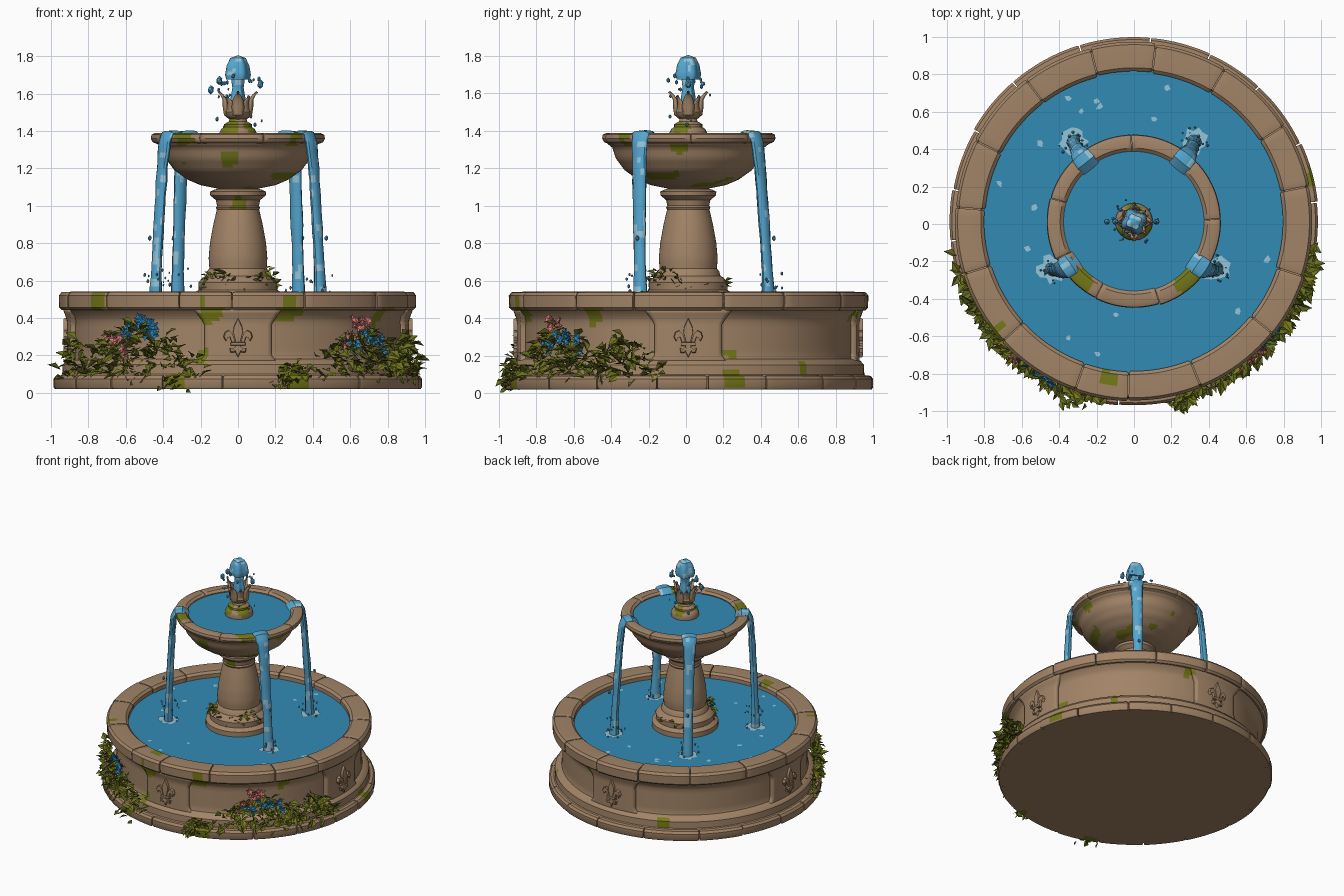
import bpy, bmesh, math, random
from math import sin, cos, pi, radians
from mathutils import Vector, noise

random.seed(4)
if "Cube" in bpy.data.objects:
    bpy.data.objects.remove(bpy.data.objects["Cube"])


def material(name, *rgb):
    m = bpy.data.materials.new(name)
    m.use_nodes = True
    m.diffuse_color = (*rgb, 1)
    m.node_tree.nodes["Principled BSDF"].inputs["Base Color"].default_value = (*rgb, 1)
    return m


STONE = material("tan stone", .36, .23, .135)
MOSS = material("moss green", .18, .19, .01)
LEAF = material("leaf green", .14, .16, .014)
POOL = material("pool blue", .032, .26, .46)
FALL = material("falling water", .09, .38, .62)
FOAM = material("pale foam", .30, .56, .70)
PINK = material("pink petals", .72, .2, .2)
BLUE = material("blue petals", .03, .26, .56)


def polar(deg, r, z):
    return Vector((r * cos(radians(deg)), r * sin(radians(deg)), z))


# Moss patches on the stone: angle, radius, height, size
SPOTS = [(polar(a, r, z), s) for a, r, z, s in [
    (-143, .95, .49, .07), (-99, .93, .43, .07), (-73, .93, .43, .07), (-33, .93, .41, .08),
    (-103, .91, .2, .05), (14, .91, .22, .04), (14, .97, .08, .05), (-110, .98, .06, .06),
    (-100, .85, .54, .05), (-48, .42, 1.38, .065), (-132, .42, 1.38, .065), (-72, .97, .07, .07),
    (75, .91, .42, .04), (40, .92, .14, .04), (115, .92, .14, .04), (-90, .12, 1.01, .04),
    (-130, .08, 1.42, .05), (-30, .08, 1.42, .05), (90, .08, 1.42, .04)]]


def mossy(p):
    return any((p - c).length < s * (1 + .5 * noise.noise(p * 25)) for c, s in SPOTS)


def paint(p):
    return 1 if mossy(p) else 0


def finish(name, bm, mats, rule=None, angle=35, solid=0):
    if rule:
        for f in bm.faces:
            f.material_index = rule(f.calc_center_median())
    me = bpy.data.meshes.new(name)
    bm.to_mesh(me)
    bm.free()
    for m in mats:
        me.materials.append(m)
    me.shade_smooth()
    me.set_sharp_from_angle(angle=radians(angle))
    ob = bpy.data.objects.new(name, me)
    ob.location.y = .012
    bpy.context.collection.objects.link(ob)
    if solid:
        mod = ob.modifiers.new("thickness", 'SOLIDIFY')
        mod.thickness, mod.offset = solid, -1
    return ob


def skin(bm, rows, wrap=True, caps=False):
    """Join rows of points with quads."""
    vs = [[bm.verts.new(p) for p in row] for row in rows]
    n = len(vs[0])
    for a, b in zip(vs, vs[1:]):
        for j in range(n if wrap else n - 1):
            k = (j + 1) % n
            bm.faces.new((a[j], a[k], b[k], b[j]))
    if caps:
        bm.faces.new(vs[0][::-1])
        bm.faces.new(vs[-1])


def resample(pts, step):
    out = [pts[0]]
    for a, b in zip(pts, pts[1:]):
        n = max(1, round(math.dist(a, b) / step))
        out += [tuple(p + (q - p) * i / n for p, q in zip(a, b)) for i in range(1, n + 1)]
    return out


def lathe(name, profile, mats, segs=96, step=.03, rule=None, lobes=0, angle=35):
    bm = bmesh.new()
    skin(bm, [[polar(360 * j / segs, r * (1 + lobes * sin(8 * pi * j / segs)), z) for j in range(segs)]
              for r, z in resample(profile, step)])
    bmesh.ops.remove_doubles(bm, verts=bm.verts, dist=1e-5)
    return finish(name, bm, mats, rule, angle)


def block_ring(name, section, count, steps):
    """Ring of slightly uneven stones with rounded ends."""
    bm = bmesh.new()
    cuts = [360 * (i + random.uniform(-.18, .18)) / count + 8 for i in range(count)]
    cuts.append(cuts[0] + 360)
    cr, cz = (sum(v) / len(section) for v in zip(*section))
    for a, b in zip(cuts, cuts[1:]):
        shift = random.uniform(-.005, .005)
        a, b = a + .2, b - .2
        angles = [a] + [a + .6 + (b - a - 1.2) * i / steps for i in range(steps + 1)] + [b]
        rows = []
        for ang in angles:
            k = .93 if ang in (a, b) else 1
            rows.append([polar(ang, cr + (r - cr) * k + shift, cz + (z - cz) * k) for r, z in section])
        skin(bm, rows, caps=True)
    bmesh.ops.recalc_face_normals(bm, faces=bm.faces)
    return finish(name, bm, [STONE, MOSS], paint)


# Main basin
lathe("basin_wall", [(0, .02), (.95, .02), (.95, .09), (.94, .1), (.938, .15), (.92, .172), (.89, .182),
      (.885, .2), (.885, .38), (.895, .41), (.925, .44), (.935, .5), (.82, .5), (.805, .45), (.8, .3), (0, .3)],
      [STONE, MOSS], 128, rule=paint)
block_ring("base_stones", [(.92, .02), (.978, .02), (.985, .03), (.985, .075), (.972, .092), (.92, .095)], 18, 8)
block_ring("rim_stones", [(.80, .45), (.94, .442), (.955, .456), (.957, .52), (.942, .538), (.88, .541),
                          (.818, .538), (.80, .522)], 15, 10)
lathe("pool_water", [(.815, .492), (0, .492)], [POOL], 64, 1)

# Pilasters with lily ornaments on the four sides
LILY = [[(0, .105), (.022, .06), (.026, .03), (.012, -.025), (-.012, -.025), (-.026, .03), (-.022, .06)],
        [(.016, -.025), (.03, .02), (.05, .04), (.07, .03), (.078, .005), (.066, -.018), (.058, 0),
         (.045, .005), (.034, -.025)],
        [(-.04, -.027), (.04, -.027), (.04, -.043), (-.04, -.043)],
        [(.013, -.045), (.028, -.065), (.045, -.058), (.04, -.08), (.02, -.08)],
        [(-.012, -.045), (.012, -.045), (.018, -.07), (0, -.105), (-.018, -.07)]]
for side, label in zip((-90, 0, 90, 180), ("front", "left", "back", "right")):
    bm = bmesh.new()
    rows = []
    for i in range(15):
        t = i / 14
        half = 11.3 + 3.2 * max(0, t - .72) / .28 + 2 * max(0, .15 - t) / .15
        r = .915 + .02 * max(0, t - .8) / .2
        rows.append([polar(side + half * (j / 8 - 1), r, .16 + .285 * t) for j in range(17)])
    skin(bm, rows, wrap=False)
    finish(label + "_pilaster", bm, [STONE, MOSS], paint, solid=.05)

    bm = bmesh.new()
    shapes = LILY + [[(-x, z) for x, z in LILY[i]] for i in (1, 3)]
    out, across = polar(side, 1, 0), polar(side + 90, 1, 0)
    for shape in shapes:
        skin(bm, [[out * d + across * x * k + Vector((0, 0, .295 + z * k)) for x, z in shape]
                  for d, k in ((.905, 1), (.925, 1), (.932, .94))], caps=True)
    bmesh.ops.recalc_face_normals(bm, faces=bm.faces)
    finish(label + "_lily_ornament", bm, [STONE])

# Pedestal and upper bowl
lathe("pedestal", [(.24, .46), (.24, .53), (.21, .55), (.212, .59), (.19, .615), (.172, .625), (.165, .65),
      (.153, .665), (.157, .72), (.15, .80), (.132, .90), (.113, .98), (.118, .99), (.112, 1.0), (.118, 1.03),
      (.148, 1.055), (.15, 1.075), (.13, 1.085), (.11, 1.09), (.115, 1.12)], [STONE, MOSS], 48, rule=paint)


def bowl_moss(p):
    return 1 if noise.noise(p * 9 + Vector((3, 1, 5))) > .36 else paint(p)


lathe("upper_bowl", [(.1, 1.09), (.15, 1.1), (.2, 1.11), (.27, 1.14), (.34, 1.19), (.385, 1.25), (.405, 1.31),
      (.43, 1.33), (.44, 1.36), (.38, 1.37), (.365, 1.33), (0, 1.3)], [STONE, MOSS], 80, .02, bowl_moss)
block_ring("bowl_lip", [(.385, 1.34), (.42, 1.327), (.452, 1.34), (.462, 1.36), (.458, 1.38), (.44, 1.388),
                        (.39, 1.385), (.372, 1.37)], 9, 12)
lathe("bowl_water", [(.38, 1.362), (0, 1.362)], [POOL], 48, 1)

# Finial with curled petals
lathe("finial", [(.1, 1.34), (.1, 1.39), (.09, 1.41), (.075, 1.42), (.075, 1.435), (.05, 1.45), (.045, 1.465),
      (.065, 1.48), (.072, 1.5), (.06, 1.54), (0, 1.55)], [STONE, MOSS], 32, .015, paint)
bm = bmesh.new()
for i in range(8):
    k = 1 if i % 2 == 0 else .86
    rows = []
    for r, z, w in [(.045, 1.46, .015), (.075, 1.485, .034), (.082, 1.53, .04), (.082, 1.565, .032),
                    (.094, 1.59, .018), (.108, 1.605, .003)]:
        rows.append([polar(45 * i + math.degrees(w * s / r), r * k - .008 * s * s, 1.45 + (z - 1.45) * k)
                     for s in (-1, -.5, 0, .5, 1)])
    skin(bm, rows, wrap=False)
finish("finial_petals", bm, [STONE], solid=.014)


# Water jet
def glint(p):
    return 1 if noise.noise(p * 17) > .25 else 0


lathe("water_jet", [(.04, 1.5), (.036, 1.58), (.028, 1.63), (.034, 1.68), (.058, 1.675), (.064, 1.7),
      (.056, 1.75), (.038, 1.79), (0, 1.805)], [FALL, FOAM], 32, .02, glint, .14)


# Four falling streams, with foam and droplets where they land
def drop(bm, p, size):
    new = bmesh.ops.create_icosphere(bm, subdivisions=1, radius=size)["verts"]
    for v in new:
        v.co = Vector((v.co.x, v.co.y, v.co.z * 1.4)) + p


PATH = resample([(0, .365, 1.362, .052, .006), (0, .41, 1.392, .056, .012), (0, .455, 1.386, .054, .016),
                 (.1, .47, 1.34, .048, .022), (.3, .482, 1.2, .042, .024), (.6, .497, .9, .036, .026),
                 (.85, .507, .65, .033, .026), (1, .51, .485, .04, .034)], .05)
drops = bmesh.new()
foam = bmesh.new()
for top, low, reach, label in ((-34, -30, 1, "front_left"), (-146, -150, 1, "front_right"),
                               (51, 53, 1.055, "back_left"), (129, 127, 1.055, "back_right")):
    bm = bmesh.new()
    rows = []
    for i, (t, r, z, w, d) in enumerate(PATH):
        a, b = PATH[max(i - 1, 0)], PATH[min(i + 1, len(PATH) - 1)]
        along = Vector((b[1] - a[1], b[2] - a[2])).normalized()
        ang = top + (low - top) * t
        c = polar(ang, r * (1 + (reach - 1) * t), z)
        side, up = polar(ang + 90, 1, 0), polar(ang, -along.y, along.x)
        wob = 1 + .12 * noise.noise(c * 12)
        rows.append([c + side * w * wob * cos(2 * pi * j / 12) + up * d * wob * sin(2 * pi * j / 12)
                     for j in range(12)])
    skin(bm, rows, caps=True)
    bmesh.ops.recalc_face_normals(bm, faces=bm.faces)
    finish(label + "_stream", bm, [FALL, FOAM], glint)
    foot = polar(low, .51 * reach, .497)
    ring = [foot + polar(24 * j, random.uniform(.05, .085), 0) for j in range(15)]
    foam.faces.new([foam.verts.new(p) for p in ring])
    for j in range(14):
        h = random.random() ** 2 * .17
        drop(drops, foot + polar(random.uniform(0, 360), random.uniform(.04, .08), h), random.uniform(.004, .009))
    drop(drops, foot + polar(low, .035, .33), .011)
for i in range(22):
    drop(drops, polar(random.uniform(0, 360), random.uniform(.07, .13), random.uniform(1.41, 1.7)),
         random.uniform(.005, .011))
for x, z in ((-.145, 1.62), (.12, 1.65), (-.1, 1.67)):
    drop(drops, Vector((x, 0, z)), .018)
finish("droplets", drops, [FALL])

# Pale glints on the pool
for i in range(16):
    p = polar(random.uniform(0, 360), random.uniform(.5, .75), .496)
    foam.faces.new([foam.verts.new(p + polar(72 * j, random.uniform(.01, .025), 0)) for j in range(5)])
finish("foam_patches", foam, [FOAM])


# Foliage: folded pointed leaves gathered in mounds
def leaf(bm, p, way, length, mat):
    side = way.cross(Vector((random.uniform(-1, 1), random.uniform(-1, 1), 1))).normalized()
    up = side.cross(way) * length
    pts = [p, p + way * length * .5 + side * length * .3 + up * .12, p + way * length - up * .15,
           p + way * length * .5 - side * length * .3 + up * .12, p + way * length * .5]
    vs = [bm.verts.new((q.x, q.y, max(q.z, .002))) for q in pts]
    for a, b in ((0, 1), (1, 2), (2, 3), (3, 0)):
        bm.faces.new((vs[a], vs[b], vs[4])).material_index = mat


def mound(bm, middle, spread, base, peak, radius, count, size):
    for i in range(count):
        a = max(-1.6, min(1.6, random.gauss(0, .75)))
        z = base + random.random() ** .8 * peak * math.exp(-a * a * .5)
        p = polar(middle + a * spread, radius + random.uniform(-.01, .045) * (1.2 - z), z)
        way = polar(middle + a * spread + random.uniform(-75, 75), 1, random.uniform(-.7, .9))
        leaf(bm, p, way.normalized(), size * random.uniform(.7, 1.25), i % 3 // 2)


bm = bmesh.new()
for args in ((-124, 16, .07, .31, .92, 210, .075), (-155, 9, .06, .24, .93, 50, .07),
             (-45, 14, .07, .29, .92, 200, .075), (-21, 8, .07, .23, .93, 90, .075),
             (-73, 4, .03, .13, .95, 40, .065), (-110, 3, .02, .07, .97, 14, .06),
             (-130, 28, .56, .1, .165, 34, .05), (-40, 28, .56, .1, .165, 34, .05),
             (90, 40, .56, .04, .18, 14, .045)):
    mound(bm, *args)
finish("foliage", bm, [LEAF, MOSS], angle=20)

# Flower heads in the two large bushes
bm = bmesh.new()
for ang, z, mat, count in ((-121, .37, 1, 9), (-126, .32, 1, 6), (-117, .31, 1, 4), (-133, .28, 0, 8),
                           (-129, .22, 0, 4), (-48, .38, 0, 9), (-53, .29, 0, 3), (-44, .30, 1, 8),
                           (-38, .26, 1, 5), (-50, .25, 1, 5)):
    for i in range(count):
        c = polar(ang + random.uniform(-3.5, 3.5), random.uniform(.96, .985), z + random.uniform(-.035, .035))
        out = (polar(ang, 1, .3) + Vector([random.uniform(-.4, .4) for _ in "xyz"])).normalized()
        u = out.orthogonal().normalized()
        v = out.cross(u)
        mid = bm.verts.new(c - out * .012)
        ring = [bm.verts.new(c + (u * cos(pi * j / 5) + v * sin(pi * j / 5)) * (.032 if j % 2 else .017))
                for j in range(10)]
        for j in range(10):
            bm.faces.new((mid, ring[j], ring[(j + 1) % 10])).material_index = mat
finish("flowers", bm, [PINK, BLUE])
